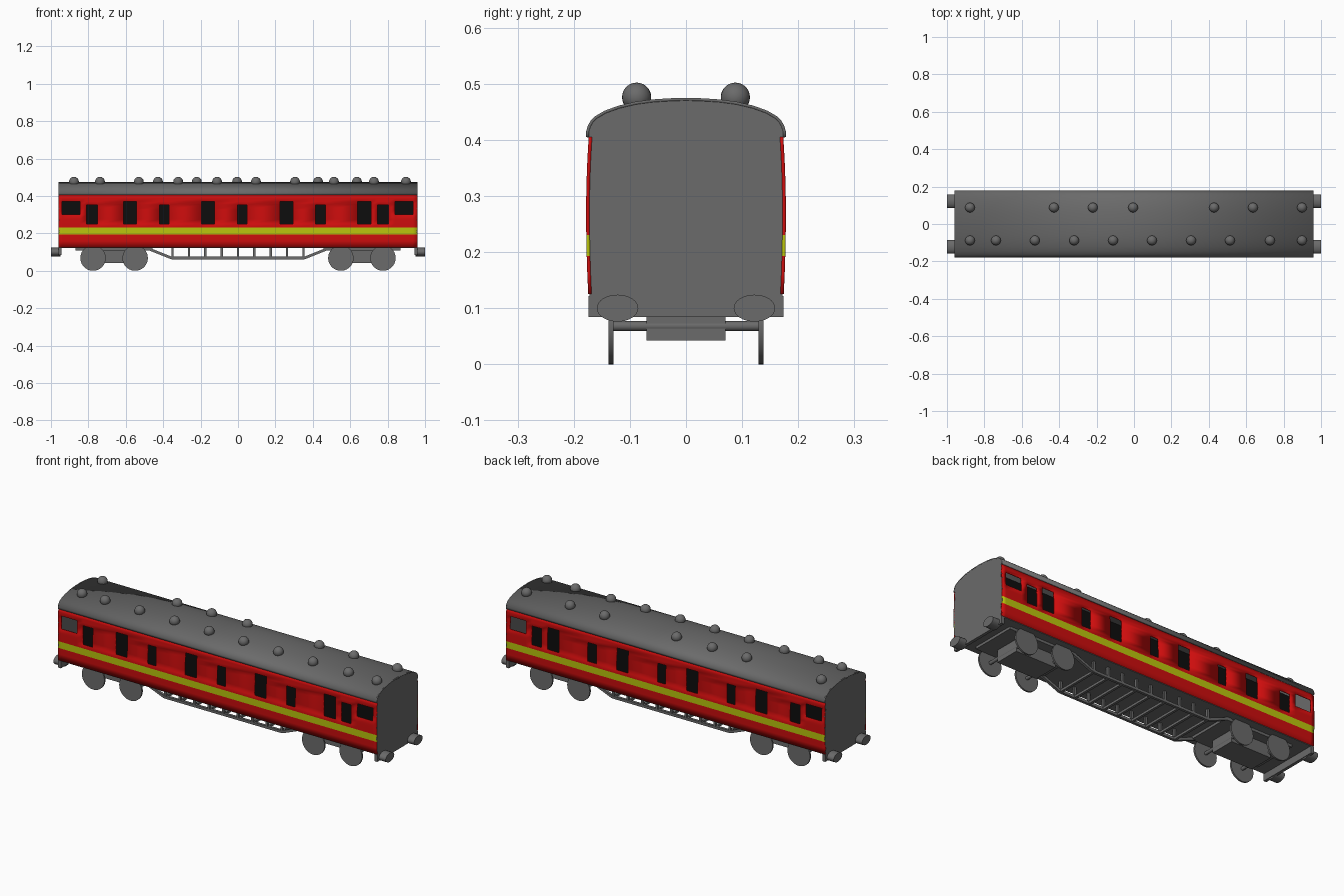
import bpy, bmesh, math
from mathutils import Vector, Matrix

if "Cube" in bpy.data.objects:
    bpy.data.objects.remove(bpy.data.objects["Cube"])


def mat(name, r, g, b):
    m = bpy.data.materials.new(name)
    m.diffuse_color = (r, g, b, 1)
    m.use_nodes = True
    m.node_tree.nodes["Principled BSDF"].inputs["Base Color"].default_value = m.diffuse_color
    return m


RED = mat("red_paint", 0.62, 0.004, 0.004)
YELLOW = mat("yellow_stripe", 0.50, 0.56, 0.004)
GREY = mat("grey_metal", 0.145, 0.145, 0.145)
BLACK = mat("black_interior", 0.004, 0.004, 0.004)


def finish(bm, name, *mats):
    me = bpy.data.meshes.new(name)
    bm.to_mesh(me)
    bm.free()
    ob = bpy.data.objects.new(name, me)
    bpy.context.collection.objects.link(ob)
    for m in mats:
        me.materials.append(m)
    return ob


def add_box(bm, x0, x1, y0, y1, z0, z1):
    c = Matrix.Translation(((x0 + x1) / 2, (y0 + y1) / 2, (z0 + z1) / 2))
    bmesh.ops.create_cube(bm, size=1, matrix=c @ Matrix.Diagonal((x1 - x0, y1 - y0, z1 - z0, 1)))


def box(name, m, *dims):
    bm = bmesh.new()
    add_box(bm, *dims)
    return finish(bm, name, m)


def add_bar(bm, p, q, w):
    p, q = Vector(p), Vector(q)
    d = q - p
    rot = d.to_track_quat('Z', 'Y').to_matrix().to_4x4()
    bmesh.ops.create_cube(bm, size=1, matrix=Matrix.Translation((p + q) / 2) @ rot
                          @ Matrix.Diagonal((w, w, d.length, 1)))


def add_cyl(bm, centre, axis, r1, r2, depth, seg=32):
    """Cylinder along an axis, with an elliptical section r1 x r2."""
    rot = Matrix.Rotation(math.pi / 2, 4, axis)
    bmesh.ops.create_cone(bm, cap_ends=True, segments=seg, radius1=1, radius2=1, depth=1,
                          matrix=Matrix.Translation(centre) @ rot @ Matrix.Diagonal((r1, r2, depth, 1)))


def solidify(ob, t):
    mod = ob.modifiers.new("thickness", 'SOLIDIFY')
    mod.thickness = t
    mod.offset = -1


L = 0.96                     # half length of the body
Z0, Z1 = 0.125, 0.405        # wall bottom and top


def half_width(z):
    k = (z - 0.27) / 0.14
    return 0.178 - (0.005 if k > 0 else 0.0035) * k * k


# side walls: a grid with window cells left open, stripe by height
windows = [(-0.94, -0.845, 0.30, 0.37), (0.84, 0.935, 0.30, 0.37)]
windows += [(x - w, x + w, 0.25, 0.353) for x, w in
            ((-0.78, 0.03), (-0.395, 0.025), (0.023, 0.025), (0.442, 0.027), (0.775, 0.03))]
windows += [(x - 0.035, x + 0.035, 0.25, 0.37) for x in (-0.577, -0.16, 0.259, 0.675)]
xs = sorted({-L, L} | {w[i] for w in windows for i in (0, 1)})
zs = [Z0, 0.16, 0.193, 0.23, 0.25, 0.275, 0.30, 0.327, 0.353, 0.37, 0.388, Z1]

for side, label in ((-1, "front"), (1, "back")):
    bm = bmesh.new()
    grid = [[bm.verts.new((x, side * half_width(z), z)) for z in zs] for x in xs]
    for i in range(len(xs) - 1):
        for j in range(len(zs) - 1):
            cx, cz = (xs[i] + xs[i + 1]) / 2, (zs[j] + zs[j + 1]) / 2
            if any(a < cx < b and c < cz < d for a, b, c, d in windows):
                continue
            vs = [grid[i][j], grid[i + 1][j], grid[i + 1][j + 1], grid[i][j + 1]]
            f = bm.faces.new(vs if side < 0 else vs[::-1])
            f.material_index = 1 if 0.193 < cz < 0.23 else 0
    bmesh.ops.delete(bm, geom=[v for v in bm.verts if not v.link_faces], context='VERTS')
    solidify(finish(bm, label + "_wall", RED, YELLOW), 0.006)

# curved roof, from a half profile mirrored about y = 0
half_roof = [(0.178, 0.405), (0.178, 0.415), (0.175, 0.425), (0.170, 0.434), (0.162, 0.442), (0.145, 0.452),
             (0.12, 0.461), (0.09, 0.468), (0.06, 0.472), (0.03, 0.474), (0.0, 0.475)]
roof_line = [(-y, z) for y, z in half_roof] + half_roof[-2::-1]
bm = bmesh.new()
rows = [(bm.verts.new((-L, y, z)), bm.verts.new((L, y, z))) for y, z in roof_line]
for a, b in zip(rows, rows[1:]):
    bm.faces.new((a[0], a[1], b[1], b[0]))
solidify(finish(bm, "roof", GREY), 0.005)

# end walls, closing the whole body section
wall_z = [0.125, 0.16, 0.21, 0.27, 0.33, 0.37, 0.404]
section = [(half_width(z), z) for z in wall_z]
section += roof_line[::-1] + [(-y, z) for y, z in reversed(section)]
for s, label in ((-1, "left"), (1, "right")):
    bm = bmesh.new()
    f = bm.faces.new([bm.verts.new((s * L, y, z)) for y, z in section])
    ext = bmesh.ops.extrude_face_region(bm, geom=[f])
    for v in ext["geom"]:
        if isinstance(v, bmesh.types.BMVert):
            v.co.x -= s * 0.006
    if f.is_valid is False or len(bm.faces) < len(section) + 2:
        bm.faces.new([v for v in sorted(bm.verts, key=lambda v: v.index) if abs(v.co.x - s * L) < 1e-6])
    bmesh.ops.recalc_face_normals(bm, faces=bm.faces)
    finish(bm, label + "_end_wall", GREY)

# floor, dark partition seen through the windows, and underframe
box("floor", GREY, -L, L, -0.172, 0.172, 0.122, 0.128)
box("interior_partition", BLACK, -0.953, 0.953, -0.003, 0.003, 0.128, 0.469)

# roof ventilators
vents = {0.088: (-0.877, -0.428, -0.22, -0.005, 0.428, 0.636, 0.898),
         -0.088: (-0.877, -0.738, -0.53, -0.32, -0.112, 0.096, 0.305, 0.513, 0.727, 0.898)}
bm = bmesh.new()
for y, row in vents.items():
    for x in row:
        bmesh.ops.create_uvsphere(bm, u_segments=24, v_segments=14, radius=0.026,
                                  matrix=Matrix.Translation((x, y, 0.476)))
finish(bm, "roof_vents", GREY)

# bogies: frame plate, centre box, axles and disc wheels
for s, label in ((-1, "left"), (1, "right")):
    cx = s * 0.6625
    bm = bmesh.new()
    add_box(bm, cx - 0.205, cx + 0.205, -0.125, 0.125, 0.108, 0.122)
    add_box(bm, cx - 0.12, cx + 0.12, -0.07, 0.07, 0.042, 0.108)
    finish(bm, label + "_bogie_frame", GREY)
    bm = bmesh.new()
    for x in (cx - 0.1125, cx + 0.1125):
        add_cyl(bm, (x, 0, 0.068), 'X', 0.009, 0.009, 0.265, 16)
        for y in (-0.134, 0.134):
            add_cyl(bm, (x, y, 0.068), 'X', 0.068, 0.068, 0.009, 40)
    finish(bm, label + "_wheelsets", GREY)

    # buffer beam and oval buffers
    box(label + "_buffer_beam", GREY, s * 0.952 - 0.008, s * 0.952 + 0.008, -0.174, 0.174, 0.084, 0.122)
    bm = bmesh.new()
    for y in (-0.122, 0.122):
        add_cyl(bm, (s * 0.974, y, 0.1), 'Y', 0.024, 0.037, 0.052)
    finish(bm, label + "_buffers", GREY)

# truss below the floor: sloped rails, posts and cross bars
bm = bmesh.new()
posts = [-0.35 + 0.0875 * i for i in range(9)]
for y in (-0.122, 0.122):
    path = [(-0.49, y, 0.122), (-0.355, y, 0.068), (0.355, y, 0.068), (0.49, y, 0.122)]
    for p, q in zip(path, path[1:]):
        add_bar(bm, p, q, 0.014)
    for x in posts:
        add_bar(bm, (x, y, 0.068), (x, y, 0.124), 0.012)
for x in posts:
    add_bar(bm, (x, -0.122, 0.068), (x, 0.122, 0.068), 0.013)
finish(bm, "underfloor_truss", GREY)

# smooth the round parts, keeping edges sharp
for ob in bpy.data.objects:
    ob.select_set(True)
    bpy.context.view_layer.objects.active = ob
bpy.ops.object.shade_smooth_by_angle(angle=math.radians(35))
